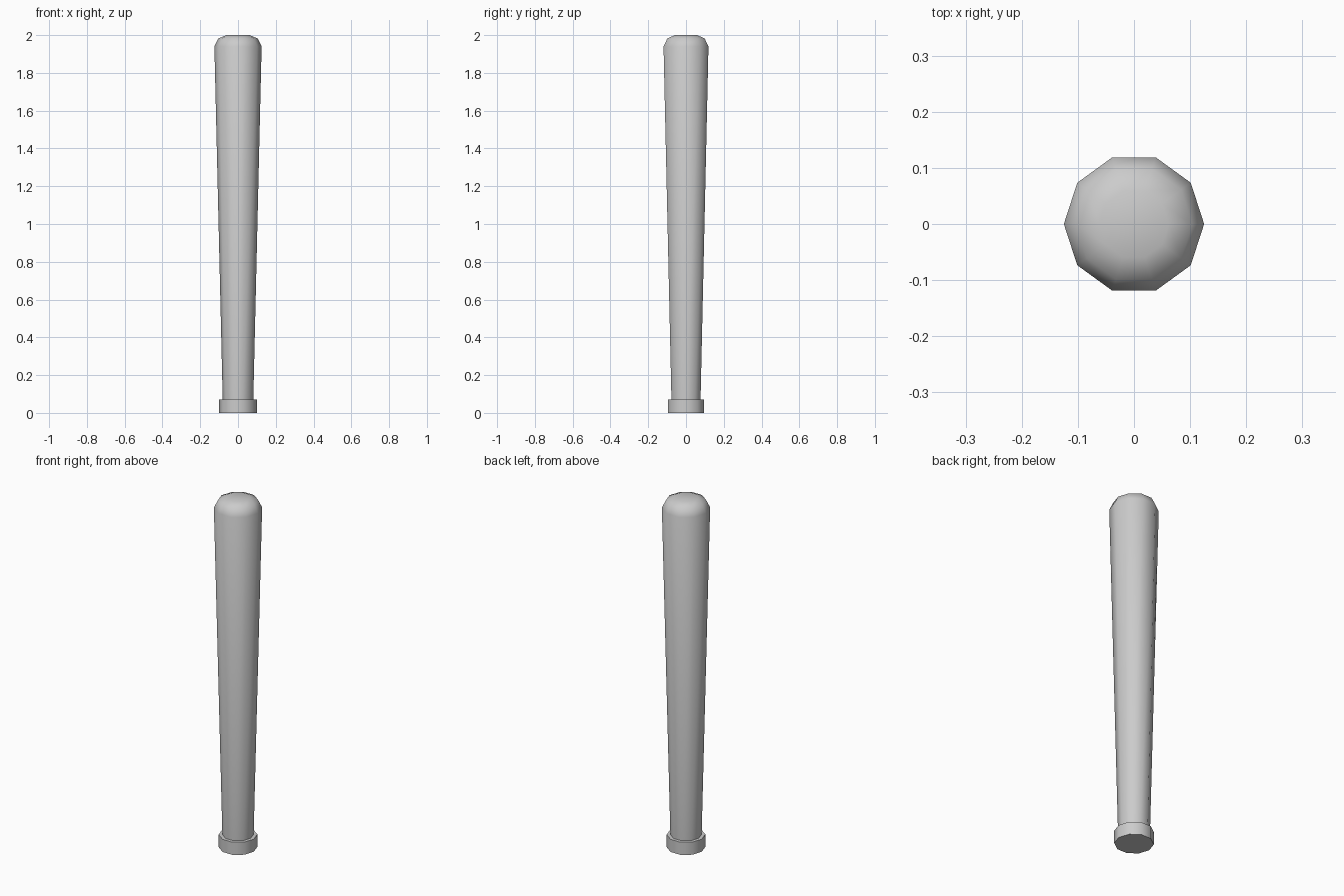
import bpy, bmesh, math

if "Cube" in bpy.data.objects:
    bpy.data.objects.remove(bpy.data.objects["Cube"])

SIDES = 10

def lathe(name, profile, smooth_angle):
    """Revolve (radius, z) points into a closed ten-sided solid."""
    bm = bmesh.new()
    rings = [[bm.verts.new((r * math.cos(2 * math.pi * i / SIDES),
                            r * math.sin(2 * math.pi * i / SIDES), z))
              for i in range(SIDES)] for r, z in profile]
    for low, high in zip(rings, rings[1:]):
        for i in range(SIDES):
            j = (i + 1) % SIDES
            bm.faces.new((low[i], low[j], high[j], high[i]))
    bm.faces.new(rings[0][::-1])
    bm.faces.new(rings[-1])
    mesh = bpy.data.meshes.new(name)
    bm.to_mesh(mesh)
    bm.free()
    obj = bpy.data.objects.new(name, mesh)
    bpy.context.collection.objects.link(obj)
    bpy.ops.object.select_all(action='DESELECT')
    obj.select_set(True)
    bpy.context.view_layer.objects.active = obj
    bpy.ops.object.shade_smooth_by_angle(angle=math.radians(smooth_angle))
    return obj

# Bat in one piece: end knob, ledge, tapering shaft, rounded tip
lathe("bat", [(0.10, 0.0), (0.10, 0.072), (0.081, 0.072),
              (0.125, 1.94), (0.104, 1.982), (0.062, 2.0)], 60)
